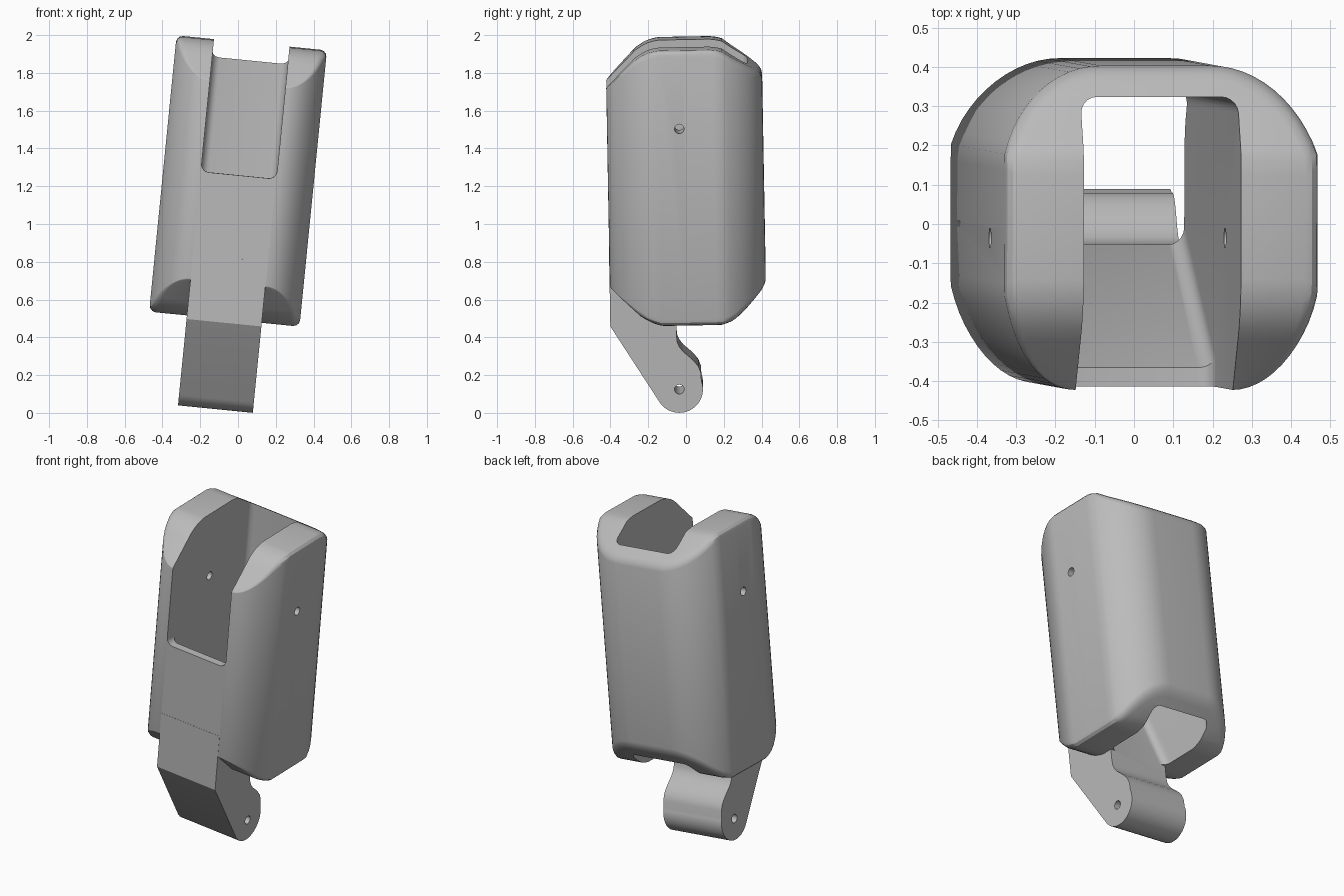
import bpy, bmesh
from math import sin, cos, radians

if "Cube" in bpy.data.objects:
    bpy.data.objects.remove(bpy.data.objects["Cube"])

grey = bpy.data.materials.new("plain grey")
grey.use_nodes = True
GREY = (0.5, 0.5, 0.5, 1)
grey.diffuse_color = GREY
grey.node_tree.nodes["Principled BSDF"].inputs["Base Color"].default_value = GREY


def make(name, bm):
    bmesh.ops.recalc_face_normals(bm, faces=bm.faces)
    mesh = bpy.data.meshes.new(name)
    bm.to_mesh(mesh)
    bm.free()
    mesh.materials.append(grey)
    obj = bpy.data.objects.new(name, mesh)
    bpy.context.collection.objects.link(obj)
    return obj


def prism(profile, half):
    """Side profile (y, z) extruded across x."""
    bm = bmesh.new()
    face = bm.faces.new([bm.verts.new((-half, y, z)) for y, z in profile])
    ext = bmesh.ops.extrude_face_region(bm, geom=[face])["geom"]
    moved = [g for g in ext if isinstance(g, bmesh.types.BMVert)]
    bmesh.ops.translate(bm, verts=moved, vec=(2 * half, 0, 0))
    return bm


def lookup(table, y):
    """Piecewise-linear height along y."""
    if y <= table[0][0]:
        return table[0][1]
    for (y0, z0), (y1, z1) in zip(table, table[1:]):
        if y <= y1:
            return z0 + (z1 - z0) * (y - y0) / (y1 - y0)
    return table[-1][1]


def combine(target, tool, operation):
    mod = target.modifiers.new(operation, 'BOOLEAN')
    mod.operation, mod.object, mod.solver = operation, tool, 'EXACT'
    bpy.context.view_layer.objects.active = target
    bpy.ops.object.modifier_apply(modifier=mod.name)
    bpy.data.objects.remove(tool)


# Housing outline: right half, from back to front, with bulging corners
HALF_W, HALF_D, STEPS = 0.4, 0.413, 12


def corner(flat, side_y, sign):
    a = (HALF_W - flat) / cos(radians(20))
    b = (HALF_D - side_y) / (1 - sin(radians(20)))
    angles = [radians(90 - 70 * i / STEPS) for i in range(STEPS + 1)]
    return [(flat + a * cos(t), sign * (HALF_D - b * (1 - sin(t)))) for t in angles]


half = corner(0.14, 0.19, 1) + [(HALF_W, 0.15), (HALF_W, 0), (HALF_W, -0.14)]
half += reversed(corner(0.2, 0.17, -1))
outline = half + [(-x, y) for x, y in reversed(half)]

# Upper and lower rim heights along the depth
TOP = [(-0.42, 0.52), (-0.25, 0.69), (-0.2, 0.72), (-0.14, 0.735),
       (0.15, 0.735), (0.2, 0.725), (0.25, 0.69), (0.42, 0.585)]
BOTTOM = [(-0.42, -0.525), (-0.25, -0.68), (-0.2, -0.71), (-0.14, -0.73),
          (0.18, -0.73), (0.24, -0.71), (0.3, -0.66), (0.42, -0.54)]


def ring(bm, table, sign, angle):
    verts = []
    for x, y in outline:
        r = 0.035 * min(1, max(0.1, (y + 0.4) / 0.2))
        s = 1 - r * (1 - cos(angle)) / HALF_W
        z = lookup(table, y * s) - sign * r * (1 - sin(angle))
        verts.append(bm.verts.new((x * s, y * s, z)))
    return verts


# Housing: rings with rounded rims, closed by strips across the ends
bm = bmesh.new()
rings = [ring(bm, BOTTOM, -1, radians(a)) for a in (90, 60, 30, 0)]
rings += [ring(bm, TOP, 1, radians(a)) for a in (0, 30, 60, 90)]
n = len(outline)
for low, high in zip(rings, rings[1:]):
    for i in range(n):
        j = (i + 1) % n
        bm.faces.new((low[i], low[j], high[j], high[i]))
for cap in (rings[0], rings[-1]):
    for i in range(n // 2 - 1):
        bm.faces.new((cap[i], cap[i + 1], cap[n - 2 - i], cap[n - 1 - i]))
housing = make("hollow_housing", bm)

# Hinge arm with a round knuckle
PIN_Y, PIN_Z, KNUCKLE = -0.055, -1.085, 0.125
profile = [(-0.065, -0.4), (-0.414, -0.4), (-0.414, -0.744)]
for i in range(25):
    t = radians(213 + 167 * i / 24)
    profile.append((PIN_Y + KNUCKLE * cos(t), PIN_Z + KNUCKLE * sin(t)))
profile += [(0.061, -1.0), (0.048, -0.965), (0.027, -0.938), (0, -0.912),
            (-0.03, -0.886), (-0.05, -0.86), (-0.061, -0.835), (-0.065, -0.8)]
arm = make("hinge_arm", prism(profile, 0.199))
combine(housing, arm, 'UNION')

# Through cavity with a front slot and an inner ramp
bm = prism([(-0.6, 1), (-0.6, 0.04), (-0.365, 0.04), (-0.062, -0.74),
            (-0.062, -0.79), (0.335, -0.79), (0.335, 1)], 0.201)
rounded = []
for e in bm.edges:
    a, b = e.verts
    along = abs(a.co.x - b.co.x) < 0.01
    outer = a.co.y < -0.5 and b.co.y < -0.5
    level = abs(a.co.z - b.co.z) < 0.01 and abs(a.co.z - 0.04) > 0.01
    if along and not outer and not level:
        rounded.append(e)
bmesh.ops.bevel(bm, geom=rounded, offset=0.042, segments=5, profile=0.5,
                affect='EDGES', clamp_overlap=False)
combine(housing, make("cavity_cutter", bm), 'DIFFERENCE')

# Pin holes through the side walls and the knuckle
for y, z in ((-0.03, 0.32), (PIN_Y, PIN_Z)):
    circle = [(y + 0.025 * cos(radians(a)), z + 0.025 * sin(radians(a)))
              for a in range(0, 360, 18)]
    combine(housing, make("pin_cutter", prism(circle, 0.6)), 'DIFFERENCE')

# Shading and the slight lean
bpy.ops.object.select_all(action='DESELECT')
housing.select_set(True)
bpy.context.view_layer.objects.active = housing
bpy.ops.object.shade_smooth_by_angle(angle=radians(28))
housing.location = (0, 0, 1.225)
housing.rotation_euler = (0.018, 0.099, 0)
